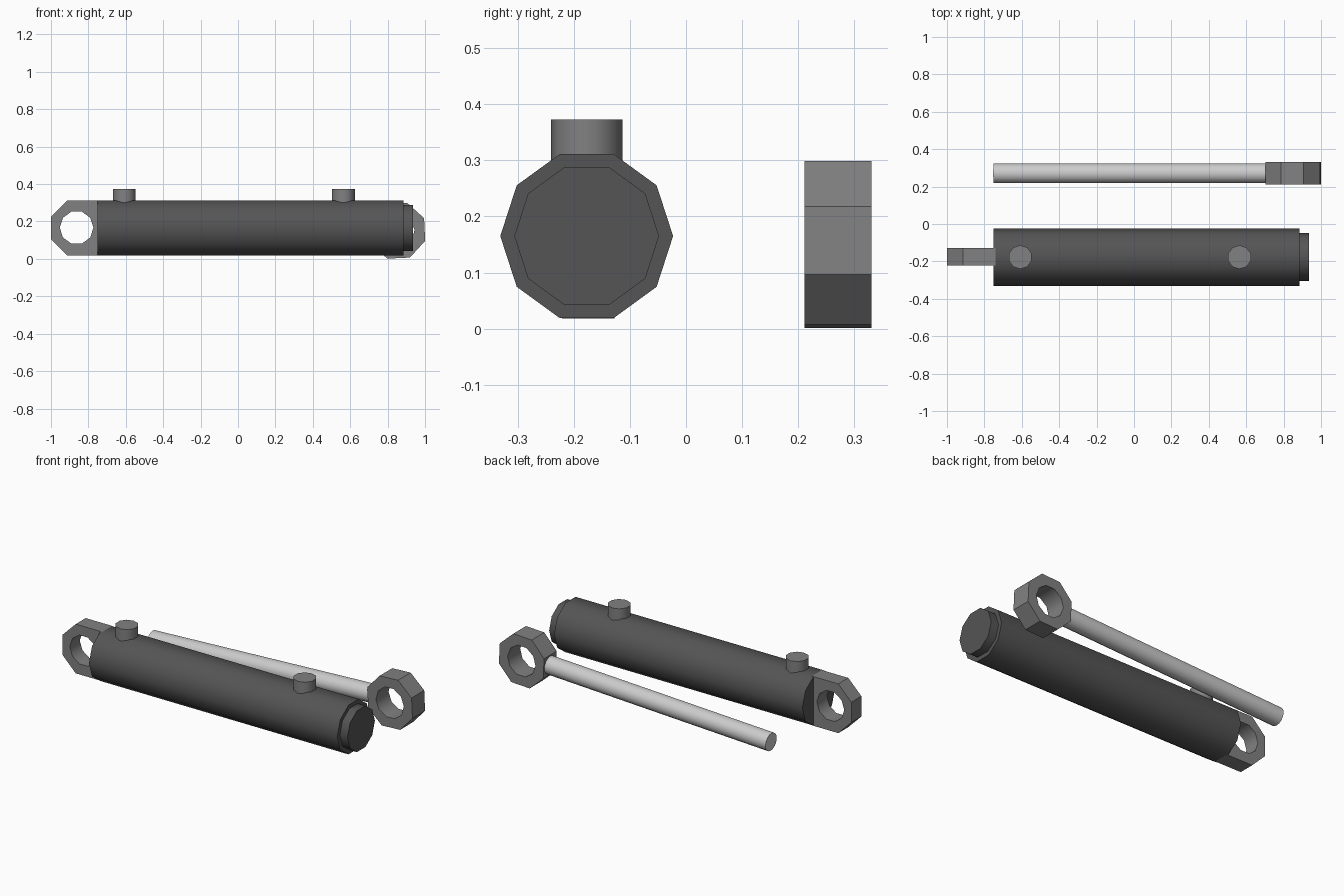
import bpy, bmesh
from math import sin, cos, pi, radians
from mathutils import Vector, Matrix

if "Cube" in bpy.data.objects:
    bpy.data.objects.remove(bpy.data.objects["Cube"])


def grey(name, v):
    m = bpy.data.materials.new(name)
    m.diffuse_color = (v, v, v, 1)
    m.use_nodes = True
    m.node_tree.nodes["Principled BSDF"].inputs["Base Color"].default_value = m.diffuse_color
    return m


DARK, MID, LIGHT = grey("dark_steel", 0.09), grey("steel", 0.22), grey("chrome", 0.6)


def finish(name, bm, mat):
    bmesh.ops.recalc_face_normals(bm, faces=bm.faces)
    me = bpy.data.meshes.new(name)
    bm.to_mesh(me)
    bm.free()
    me.materials.append(mat)
    ob = bpy.data.objects.new(name, me)
    bpy.context.collection.objects.link(ob)
    bpy.ops.object.select_all(action='DESELECT')
    ob.select_set(True)
    bpy.context.view_layer.objects.active = ob
    bpy.ops.object.shade_smooth_by_angle(angle=radians(40))
    return ob


def cylinder(name, start, end, r, sides, mat, phase=0.0):
    a, b = Vector(start), Vector(end)
    d = b - a
    u = Vector((0, 1, 0)) if abs(d.y) < 0.5 * d.length else Vector((1, 0, 0))
    w = d.normalized().cross(u)
    bm = bmesh.new()
    rings = [[bm.verts.new(c + r * (cos(t) * u + sin(t) * w))
              for t in (phase + 2 * pi * i / sides for i in range(sides))] for c in (a, b)]
    for ring in rings:
        bm.faces.new(ring)
    for i in range(sides):
        j = (i + 1) % sides
        bm.faces.new((rings[0][i], rings[0][j], rings[1][j], rings[1][i]))
    return finish(name, bm, mat)


def polygon(cx, cz, r, sides, phase=0.0):
    return [(cx + r * cos(phase + 2 * pi * i / sides),
             cz + r * sin(phase + 2 * pi * i / sides)) for i in range(sides)]


def eye(name, outline, hole, y, thick, mat):
    """Plate in the xz plane with a through hole."""
    bm = bmesh.new()
    sides = []
    for yy in (y - thick / 2, y + thick / 2):
        loops = [[bm.verts.new((x, yy, z)) for x, z in pts] for pts in (outline, hole)]
        edges = [bm.edges.new((l[i - 1], l[i])) for l in loops for i in range(len(l))]
        bmesh.ops.triangle_fill(bm, edges=edges, use_beauty=True, normal=(0, 1, 0))
        sides.append(loops)
    for la, lb in zip(*sides):
        for i in range(len(la)):
            bm.faces.new((la[i - 1], la[i], lb[i], lb[i - 1]))
    return finish(name, bm, mat)


# Barrel, gland and two hose ports
Y, Z = -0.177, 0.165
cylinder("barrel", (-0.75, Y, Z), (0.885, Y, Z), 0.154, 10, DARK)
cylinder("gland", (0.87, Y, Z), (0.935, Y, Z), 0.129, 10, DARK)
for name, x in (("rear_port", -0.608), ("front_port", 0.564)):
    cylinder(name, (x, Y, 0.25), (x, Y, 0.373), 0.0635, 10, MID)

# Rear mounting eye, squared off where it meets the barrel
h = 0.1465
c = h * 0.414
outline = [(-0.74, Z - h), (-0.74, Z + h), (-1 + h - c, Z + h), (-1, Z + c),
           (-1, Z - c), (-1 + h - c, Z - h)]
eye("barrel_eye", outline, polygon(-0.863, 0.167, 0.09, 10), -0.174, 0.094, MID)

# Separate piston rod with its eye, lying slightly tilted
RX, RY, RZ = 0.852, 0.271, 0.150
tilt = radians(2.7)
axis = Vector((cos(tilt), 0, sin(tilt)))
eye_centre = Vector((RX, RY, RZ))
eye("rod_eye", polygon(RX, RZ, 0.158, 8, pi / 8 + tilt),
    polygon(RX, RZ, 0.092, 10, tilt), RY, 0.119, MID)
cylinder("piston_rod", eye_centre - 1.604 * axis, eye_centre - 0.135 * axis, 0.053, 16, LIGHT)
